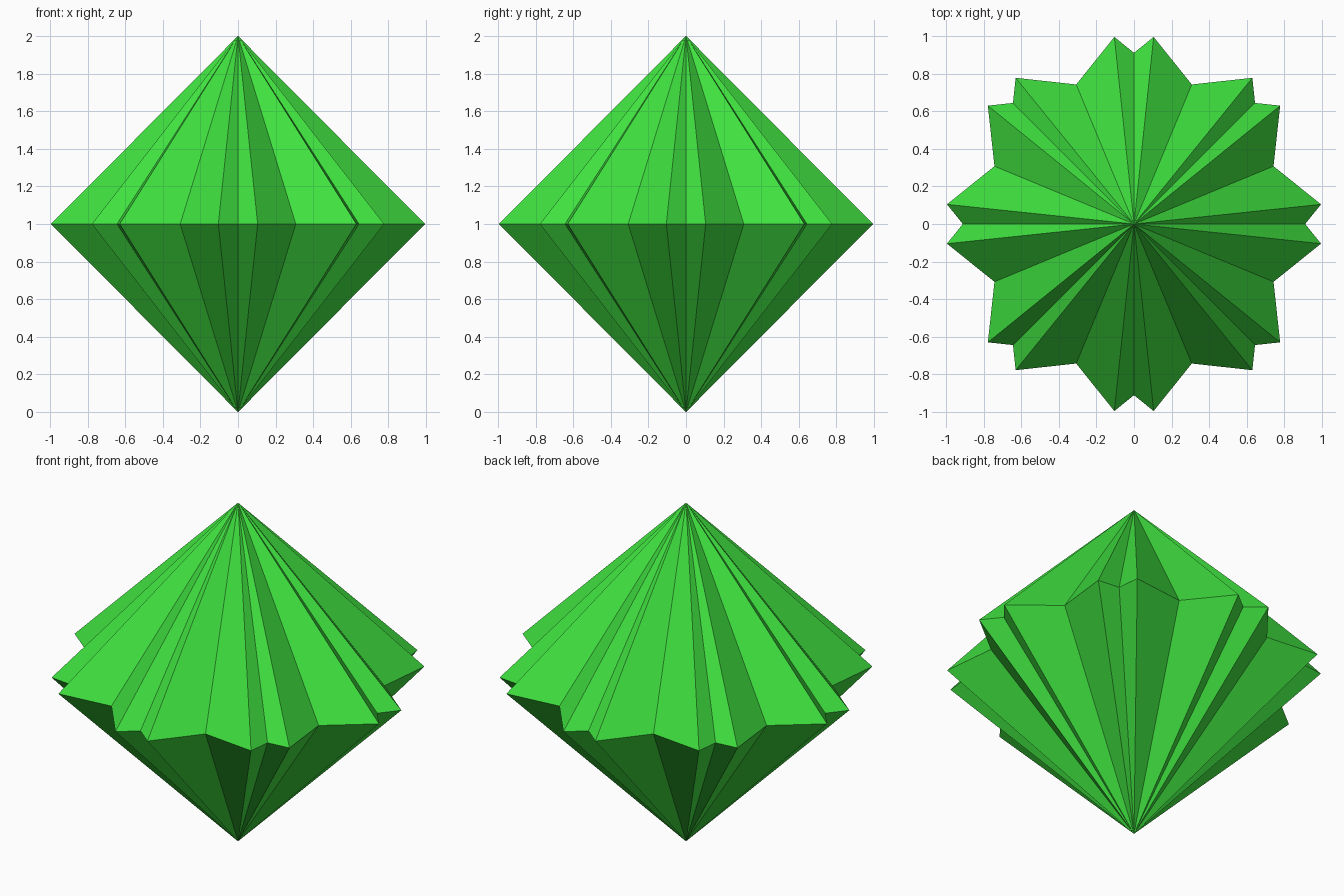
import bpy, bmesh, math

if "Cube" in bpy.data.objects:
    bpy.data.objects.remove(bpy.data.objects["Cube"])

# Single flat colour
green = bpy.data.materials.new("bright_green")
green.diffuse_color = (0.05, 0.75, 0.05, 1)
green.use_nodes = True
green.node_tree.nodes["Principled BSDF"].inputs["Base Color"].default_value = green.diffuse_color

# Star-shaped girdle: each 45 degree sector has a shallow notch,
# a tip, a deep notch and a second tip
SECTOR = ((0, 0.91), (6, 1.0), (22.5, 0.803), (39, 1.0))
MID, TOP = 1.0, 2.0

bm = bmesh.new()
ring = []
for k in range(8):
    for offset, radius in SECTOR:
        a = math.radians(45 * k + offset)
        ring.append(bm.verts.new((radius * math.cos(a), radius * math.sin(a), MID)))

# Pleated upper and lower cones meeting at the girdle
apex = bm.verts.new((0, 0, TOP))
base = bm.verts.new((0, 0, 0))
for a, b in zip(ring, ring[1:] + ring[:1]):
    bm.faces.new((a, b, apex))
    bm.faces.new((b, a, base))

mesh = bpy.data.meshes.new("pleated_gem")
bm.to_mesh(mesh)
bm.free()
mesh.materials.append(green)
gem = bpy.data.objects.new("pleated_gem", mesh)
bpy.context.collection.objects.link(gem)
